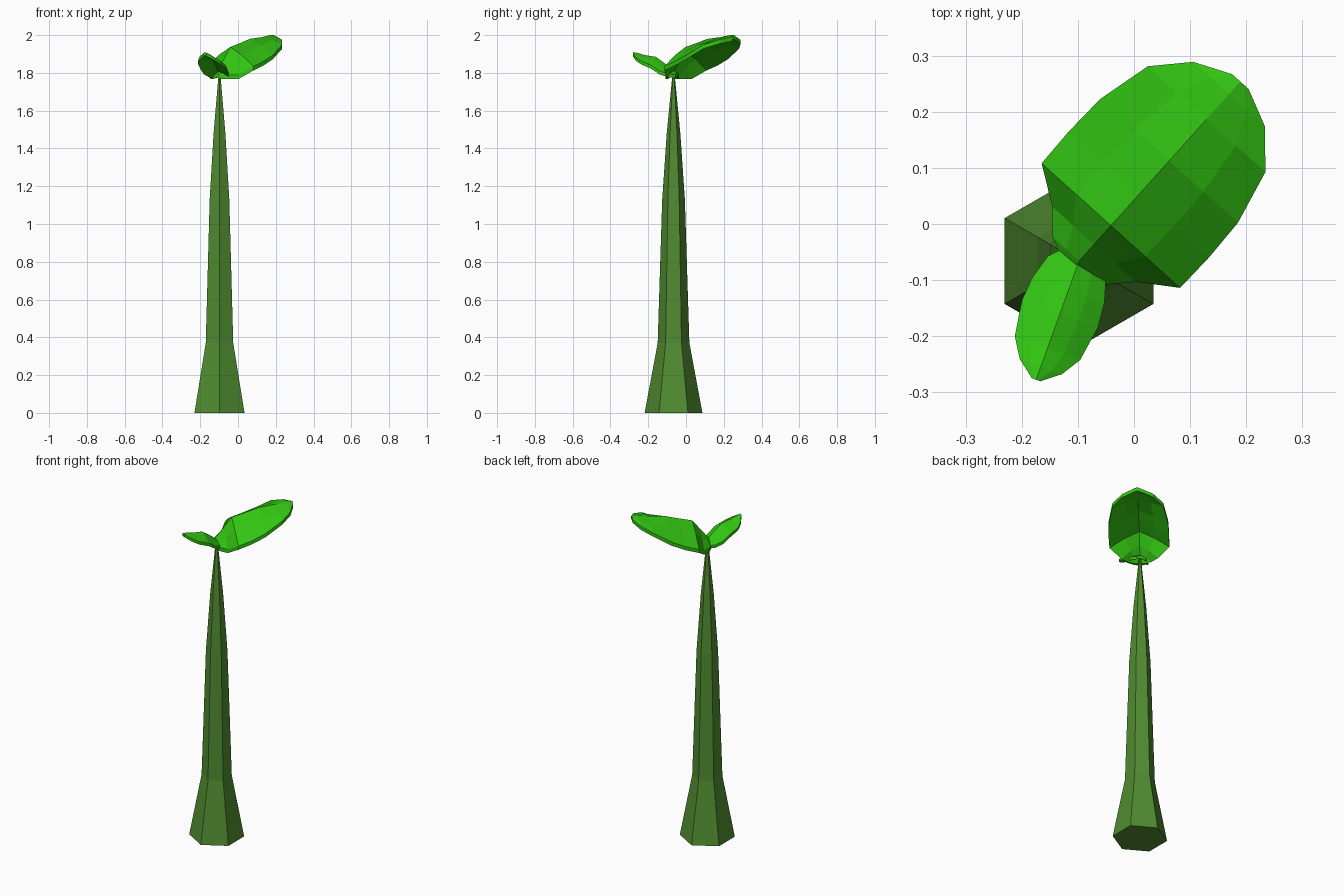
import bpy, bmesh, math
from mathutils import Vector

cube = bpy.data.objects.get("Cube")
if cube:
    bpy.data.objects.remove(cube, do_unlink=True)


def material(name, rgb):
    m = bpy.data.materials.new(name)
    m.use_nodes = True
    m.diffuse_color = (*rgb, 1)
    m.node_tree.nodes["Principled BSDF"].inputs["Base Color"].default_value = (*rgb, 1)
    return m


def finish(bm, name, mat):
    bmesh.ops.recalc_face_normals(bm, faces=bm.faces)
    mesh = bpy.data.meshes.new(name)
    bm.to_mesh(mesh)
    bm.free()
    mesh.materials.append(mat)
    obj = bpy.data.objects.new(name, mesh)
    bpy.context.collection.objects.link(obj)
    return obj


stem_green = material("stem green", (0.08, 0.26, 0.03))
leaf_green = material("leaf green", (0.032, 0.55, 0.006))
CENTRE = Vector((-0.098, -0.066))


def build_stem(profile, sides=6):
    """Tapered hexagonal stalk from (height, radius) rings."""
    bm = bmesh.new()
    rings = []
    for z, r in profile:
        angles = [math.pi / 2 + math.tau * i / sides for i in range(sides)]
        rings.append([bm.verts.new((CENTRE.x + r * math.cos(a),
                                    CENTRE.y + r * math.sin(a), z)) for a in angles])
    for low, high in zip(rings, rings[1:]):
        for i in range(sides):
            j = (i + 1) % sides
            bm.faces.new((low[i], low[j], high[j], high[i]))
    bm.faces.new(rings[0])
    bm.faces.new(rings[-1])
    return finish(bm, "stem", stem_green)


def build_leaf(name, direction, stations, thickness):
    """Arched leaf; stations are (distance, half width, ridge height, edge height)."""
    along = Vector(direction).normalized()
    across = Vector((-along.y, along.x))
    bm = bmesh.new()
    top, under = [], []
    for s, w, ridge, edge in stations:
        row, low = [], []
        for t in (-1, -0.5, 0, 0.5, 1):
            p = CENTRE + along * s + across * (w * t)
            z = edge + (ridge - edge) * (1 - abs(t) ** 1.25)
            row.append(bm.verts.new((p.x, p.y, z)))
            low.append(bm.verts.new((p.x, p.y, z - thickness)))
        top.append(row)
        under.append(low)
    # Upper and lower skins
    for skin in (top, under):
        for a, b in zip(skin, skin[1:]):
            for i in range(4):
                bm.faces.new((a[i], b[i], b[i + 1], a[i + 1]))
    # Rim around both sides and both ends
    loops = []
    for skin in (top, under):
        loops.append(skin[0] + [r[-1] for r in skin[1:-1]]
                     + skin[-1][::-1] + [r[0] for r in skin[-2:0:-1]])
    n = len(loops[0])
    for i in range(n):
        j = (i + 1) % n
        bm.faces.new((loops[0][i], loops[0][j], loops[1][j], loops[1][i]))
    return finish(bm, name, leaf_green)


build_stem([(0, 0.153), (0.37, 0.084), (1.13, 0.06), (1.48, 0.036), (1.8, 0.005)])

build_leaf("large_leaf", (0.67, 0.745), [
    (-0.02, 0.02, 1.80, 1.79),
    (0.0, 0.063, 1.83, 1.79),
    (0.04, 0.10, 1.88, 1.79),
    (0.085, 0.166, 1.937, 1.835),
    (0.16, 0.168, 1.957, 1.86),
    (0.24, 0.165, 1.98, 1.895),
    (0.34, 0.141, 1.99, 1.95),
    (0.40, 0.086, 2.0, 1.975),
    (0.43, 0.02, 2.0, 1.99),
], 0.022)

build_leaf("small_leaf", (-0.34, -0.94), [
    (-0.02, 0.025, 1.80, 1.79),
    (0.01, 0.055, 1.82, 1.795),
    (0.055, 0.068, 1.855, 1.81),
    (0.1, 0.072, 1.885, 1.84),
    (0.165, 0.062, 1.895, 1.865),
    (0.2, 0.04, 1.905, 1.885),
    (0.225, 0.008, 1.91, 1.905),
], 0.018)
